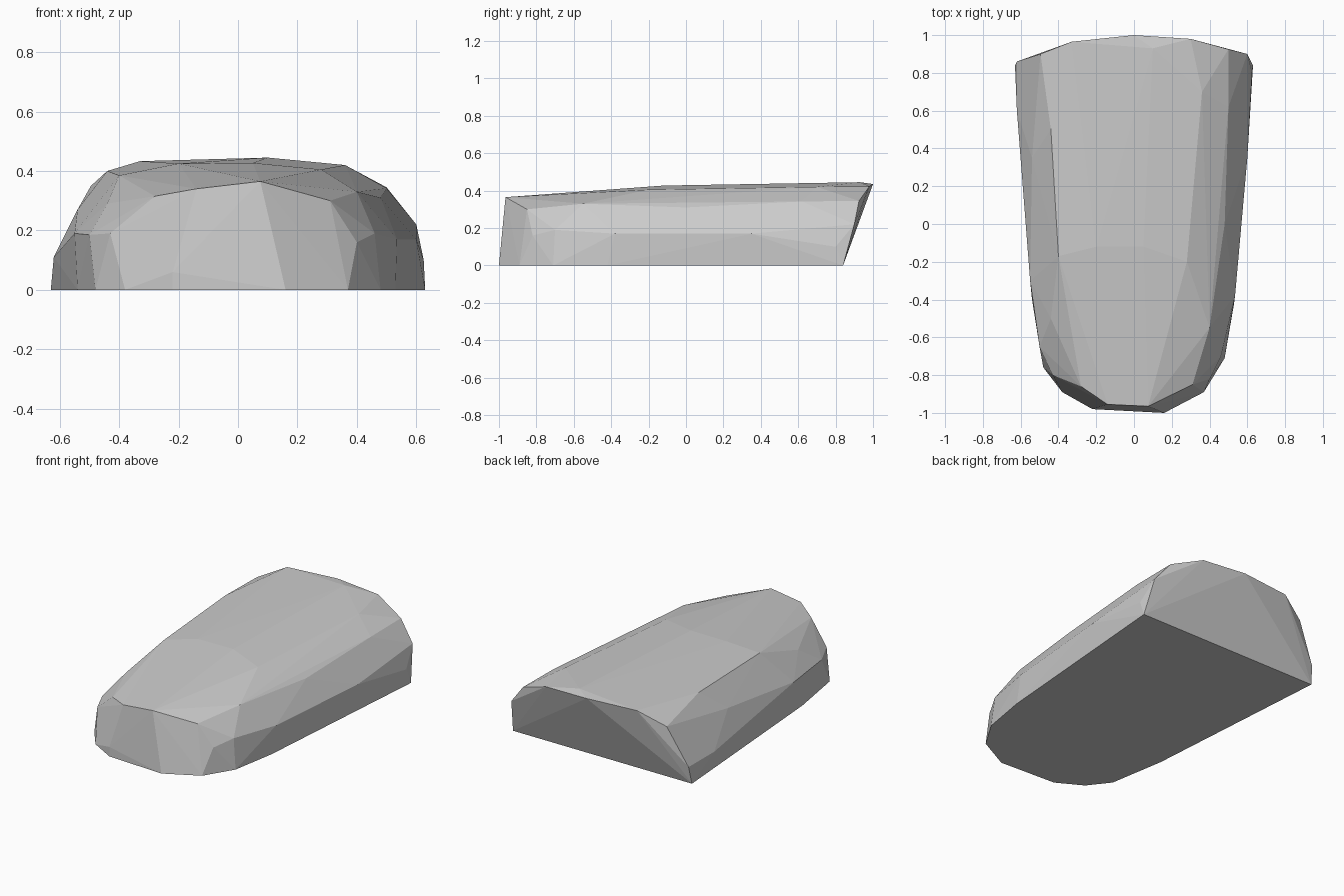
import bpy, bmesh, math

if "Cube" in bpy.data.objects:
    bpy.data.objects.remove(bpy.data.objects["Cube"])

grey = bpy.data.materials.new("plain grey")
grey.diffuse_color = (0.6, 0.6, 0.6, 1)
grey.use_nodes = True
grey.node_tree.nodes["Principled BSDF"].inputs["Base Color"].default_value = grey.diffuse_color

# Flat base outline (x, y at z = 0)
base = [(-.63, .84), (-.54, -.4), (-.48, -.76), (-.38, -.89), (-.22, -.98),
        (.16, -1), (.37, -.89), (.48, -.71), (.53, -.42), (.63, .84)]
points = [(x, y, 0) for x, y in base]

# Sloping back rim
points += [(-.62, .86, .11), (-.495, .9, .35), (-.33, .965, .433), (0, 1, .435),
           (.3, .98, .422), (.5, .925, .345), (.6, .9, .22), (.625, .8, .1)]

# Crown and shoulders
points += [(.1, .93, .445), (.36, .7, .42), (.5, .62, .342), (.48, 0, .31),
           (.28, -.2, .405), (.05, -.12, .427), (-.2, -.12, .425), (-.4, -.17, .385),
           (-.44, .5, .40), (-.54, .35, .27)]

# Side bulge
points += [(.6, .35, .17), (.535, -.38, .17), (.4, -.55, .33),
           (-.62, .6, .11), (-.55, -.3, .19), (-.44, -.5, .29)]

# Rounded nose
points += [(-.28, -.86, .315), (-.14, -.955, .34), (.075, -.965, .365),
           (.31, -.85, .30), (.40, -.82, .16), (.46, -.7, .19),
           (-.43, -.8, .19), (-.5, -.65, .185), (-.22, -.98, .06)]

# Stretch a faceted skin over the stone's corners
bm = bmesh.new()
for p in points:
    bm.verts.new(p)
bmesh.ops.convex_hull(bm, input=bm.verts[:])
bmesh.ops.delete(bm, geom=[v for v in bm.verts if not v.link_faces], context='VERTS')
bmesh.ops.dissolve_limit(bm, angle_limit=math.radians(1), verts=bm.verts[:], edges=bm.edges[:])
bmesh.ops.recalc_face_normals(bm, faces=bm.faces[:])
mesh = bpy.data.meshes.new("stone_block")
bm.to_mesh(mesh)
bm.free()
mesh.materials.append(grey)
stone = bpy.data.objects.new("stone_block", mesh)
bpy.context.collection.objects.link(stone)
